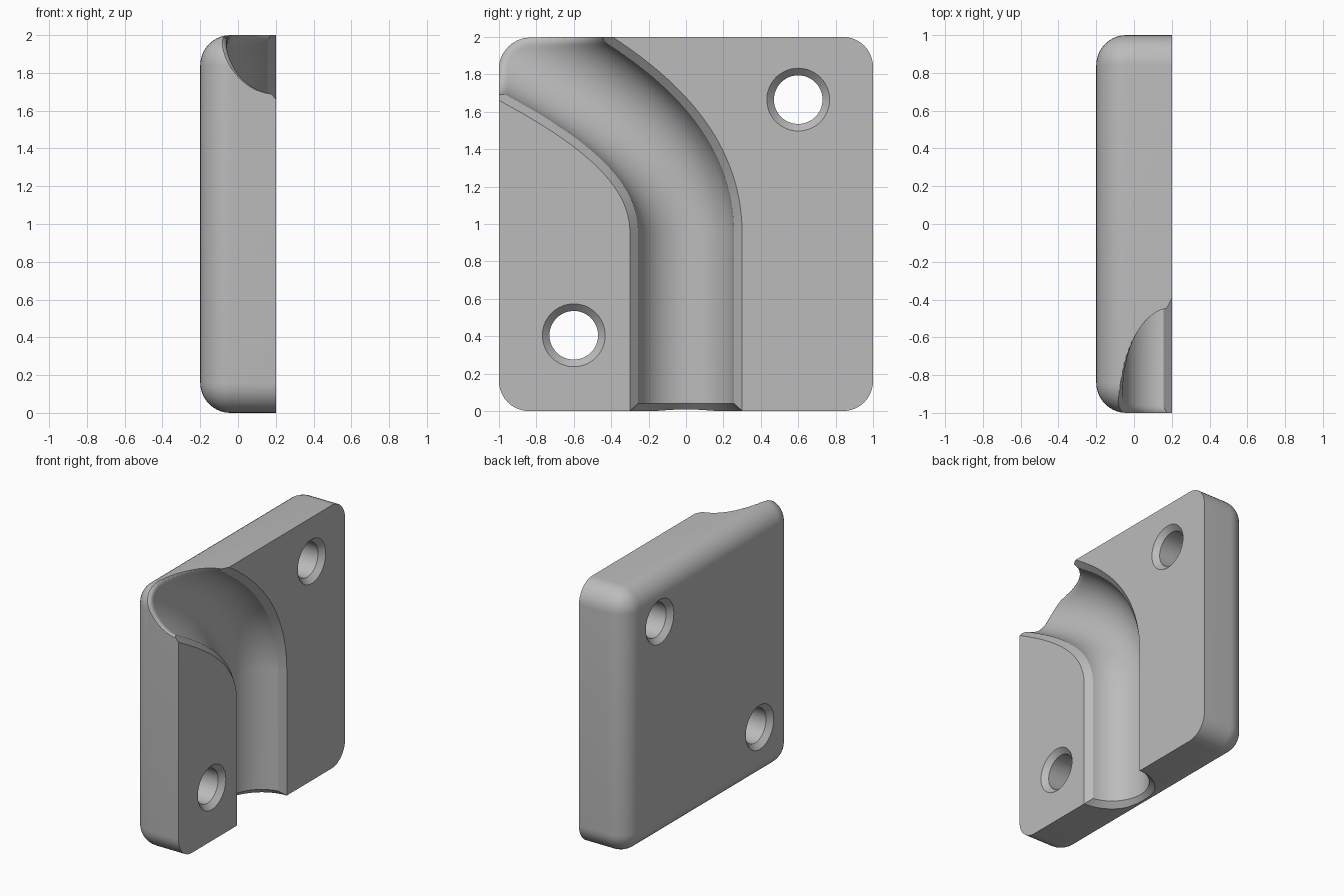
import bpy
import bmesh
from math import cos, sin, pi, sqrt, hypot
from mathutils import Vector

ROUND = 0.16      # outer rounding of the plate
BORE = 0.26       # channel radius
MOUTH = 0.30      # channel radius after edge breaking
FACE = 0.20       # x of the flat mating face

if "Cube" in bpy.data.objects:
    bpy.data.objects.remove(bpy.data.objects["Cube"], do_unlink=True)

grey = bpy.data.materials.new("plain_grey")
grey.use_nodes = True
colour = (0.5, 0.5, 0.5, 1)
grey.diffuse_color = colour
grey.node_tree.nodes["Principled BSDF"].inputs["Base Color"].default_value = colour


def make_object(name, bm):
    bmesh.ops.recalc_face_normals(bm, faces=bm.faces)
    mesh = bpy.data.meshes.new(name)
    bm.to_mesh(mesh)
    bm.free()
    mesh.materials.append(grey)
    obj = bpy.data.objects.new(name, mesh)
    bpy.context.collection.objects.link(obj)
    return obj


def loft(name, rings):
    """Closed solid through equal-length rings of points."""
    bm = bmesh.new()
    rows = [[bm.verts.new(p) for p in ring] for ring in rings]
    n = len(rows[0])
    for a, b in zip(rows, rows[1:]):
        for i in range(n):
            j = (i + 1) % n
            bm.faces.new((a[i], a[j], b[j], b[i]))
    bm.faces.new(rows[0])
    bm.faces.new(rows[-1])
    return make_object(name, bm)


# Plate: every edge rounded except those around the mating face
def make_plate():
    bm = bmesh.new()
    bmesh.ops.create_cube(bm, size=2)
    for v in bm.verts:
        v.co = (v.co.x * FACE, v.co.y, v.co.z + 1)
    edges = [e for e in bm.edges if min(v.co.x for v in e.verts) < 0]
    bmesh.ops.bevel(bm, geom=edges, offset=ROUND, segments=10,
                    profile=0.5, affect='EDGES')
    return make_object("clamp_plate", bm)


# Depth below the rounded outside of the plate
def depth(p):
    inner = 1 - ROUND
    q = (ROUND - FACE - p.x, abs(p.y) - inner, abs(p.z - 1) - inner)
    return ROUND - Vector([max(c, 0) for c in q]).length - min(max(q), 0)


# Extra radius near an opening: chamfer at the bottom, fillet at the corner
def flare(p):
    f = MOUTH - BORE
    d = min(max(depth(p), 0), f)
    return f - d if p.z < 0.5 else f - sqrt(f * f - (f - d) ** 2)


# Channel centre line: straight run, then a bend towards the upper front corner
def channel_path():
    path = [(Vector((0, 0.01 * k)), Vector((0, 1))) for k in range(-5, 8)]
    p = [Vector(c) for c in ((0, 0.95), (0, 1.45), (-0.5, 1.75), (-1.1, 2.05))]
    steps = 220
    for k in range(steps + 1):
        t = k / steps
        s = 1 - t
        pos = s**3 * p[0] + 3 * s * s * t * p[1] + 3 * s * t * t * p[2] + t**3 * p[3]
        tan = s * s * (p[1] - p[0]) + 2 * s * t * (p[2] - p[1]) + t * t * (p[3] - p[2])
        path.append((pos, tan.normalized()))
    return path


def channel_ring(pos, tan):
    side = Vector((tan.y, -tan.x))

    def place(u, x):
        c = pos + side * u
        return Vector((x, c.x, c.y))

    # Angle at which the arc meets the sloping lip on each side
    def lip_angle(sign):
        r = BORE + flare(place(sign * BORE, FACE))
        s = (2 * MOUTH - sqrt(4 * MOUTH**2 - 8 * (MOUTH**2 - r * r))) / 4
        return s / r

    a0 = pi + lip_angle(-1)
    a1 = 2 * pi - lip_angle(1)
    ring = [place(-MOUTH - 0.05, FACE + 0.05)]
    count = 36
    for i in range(count + 1):
        a = a0 + (a1 - a0) * i / count
        r = BORE + flare(place(BORE * cos(a), FACE + BORE * sin(a)))
        ring.append(place(r * cos(a), FACE + r * sin(a)))
    ring.append(place(MOUTH + 0.05, FACE + 0.05))
    return ring


# Screw hole, countersunk on both faces
def screw_hole(name, y, z):
    profile = [(-0.25, 0.218), (-0.162, 0.13), (0.162, 0.13), (0.25, 0.218)]
    n = 48
    return loft(name, [[(x, y + r * cos(2 * pi * i / n), z + r * sin(2 * pi * i / n))
                        for i in range(n)] for x, r in profile])


plate = make_plate()
cutters = [
    loft("channel_cutter", [channel_ring(*step) for step in channel_path()]),
    screw_hole("upper_hole_cutter", 0.6, 1.665),
    screw_hole("lower_hole_cutter", -0.6, 0.405),
]

bpy.ops.object.select_all(action='DESELECT')
bpy.context.view_layer.objects.active = plate
plate.select_set(True)
for cutter in cutters:
    cutter.hide_render = True
    mod = plate.modifiers.new("cut", 'BOOLEAN')
    mod.operation = 'DIFFERENCE'
    mod.solver = 'EXACT'
    mod.object = cutter
    bpy.ops.object.modifier_apply(modifier=mod.name)
    bpy.data.objects.remove(cutter, do_unlink=True)

bpy.ops.object.shade_smooth_by_angle(angle=pi / 6)
